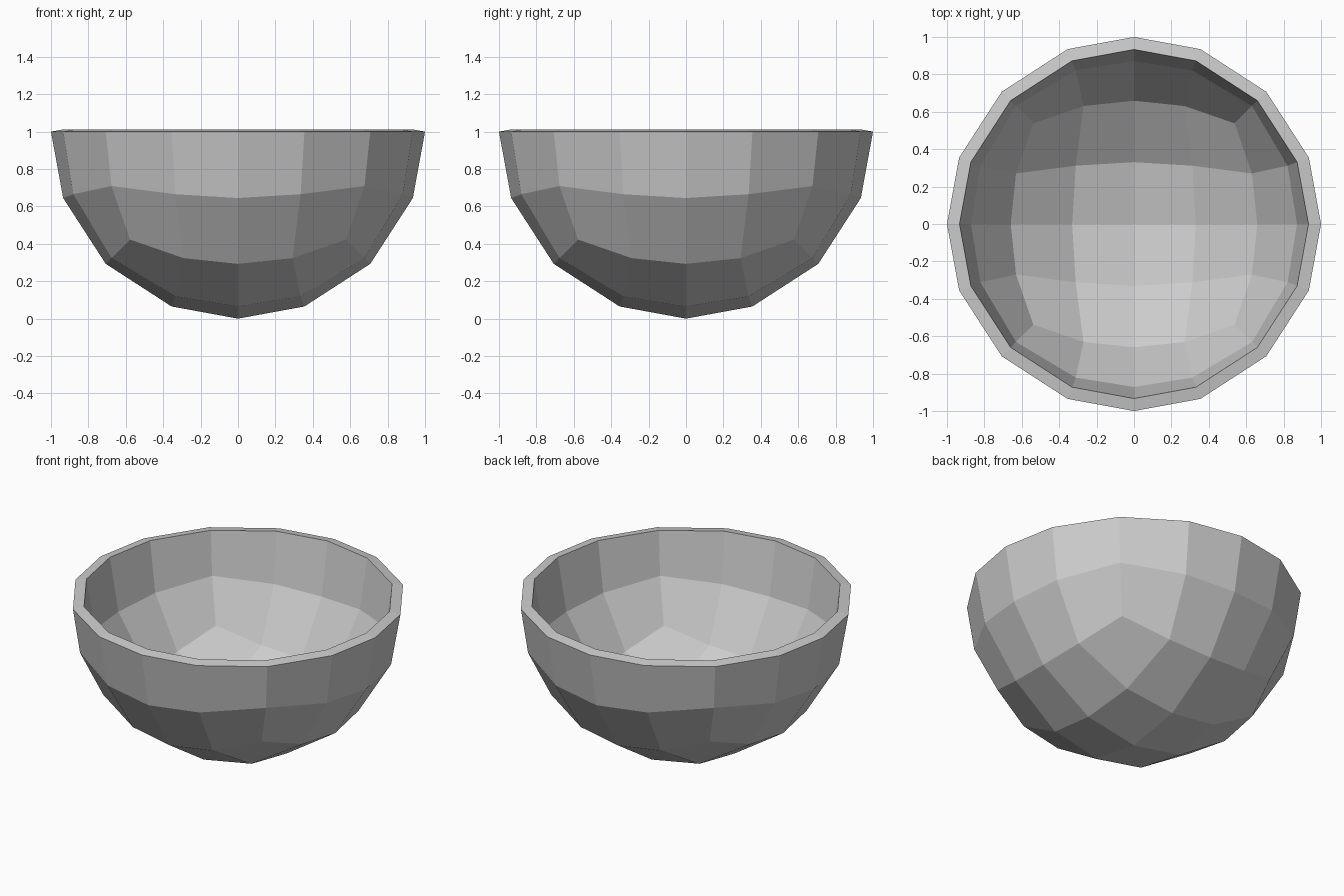
import bpy, bmesh
from mathutils import Vector

if "Cube" in bpy.data.objects:
    bpy.data.objects.remove(bpy.data.objects["Cube"])

# Bowl shell: lower half of a 4x4-per-side cube rounded into a sphere
bm = bmesh.new()
bmesh.ops.create_cube(bm, size=2)
bmesh.ops.subdivide_edges(bm, edges=bm.edges[:], cuts=3, use_grid_fill=True)


def rounded(co):
    on_edge = sum(abs(c) > 0.9 for c in co) >= 2
    half = 0.43 if on_edge else 0.38
    return Vector([c if abs(c) > 0.9 else c * 2 * half for c in co]).normalized()


for v in bm.verts:
    v.co = rounded(v.co)
upper = [v for v in bm.verts if v.co.z > 0.01]
bmesh.ops.delete(bm, geom=upper, context='VERTS')
bmesh.ops.translate(bm, verts=bm.verts[:], vec=(0, 0, 1))
bmesh.ops.recalc_face_normals(bm, faces=bm.faces[:])
# An open shell: make sure the normals point outward
bm.normal_update()
bottom = min(bm.faces, key=lambda f: f.calc_center_median().z)
if bottom.normal.z > 0:
    bmesh.ops.reverse_faces(bm, faces=bm.faces[:])

mesh = bpy.data.meshes.new("bowl")
bm.to_mesh(mesh)
bm.free()
bowl = bpy.data.objects.new("bowl", mesh)
bpy.context.collection.objects.link(bowl)

# Wall thickness, grown inward with a closed rim
wall = bowl.modifiers.new("wall", 'SOLIDIFY')
wall.thickness = 0.068
wall.offset = -1
wall.use_rim = True
